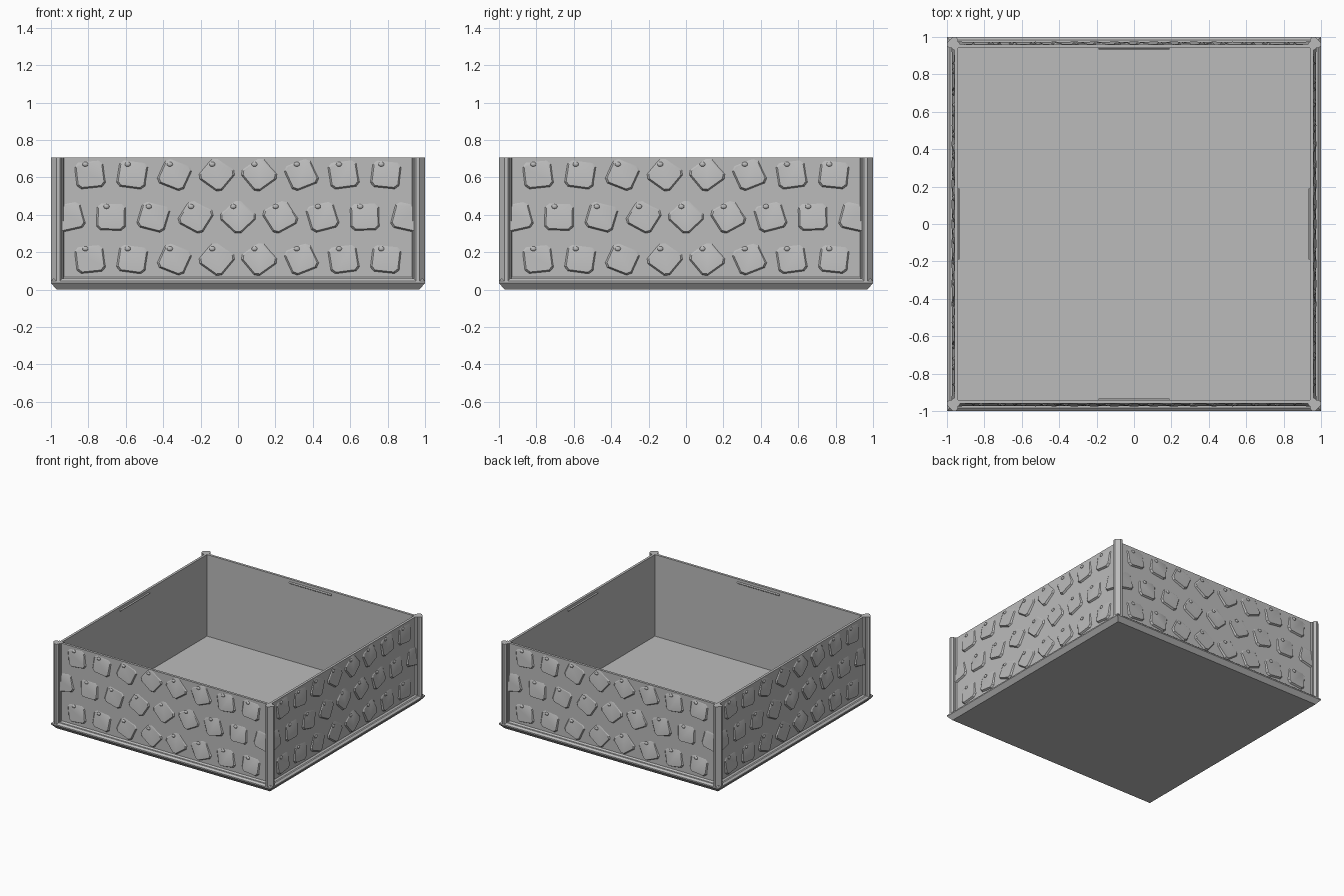
import bpy, bmesh
from math import radians, sin, cos, pi
from mathutils import Matrix, Vector

if "Cube" in bpy.data.objects:
    bpy.data.objects.remove(bpy.data.objects["Cube"])

TOP = 0.705      # rim height
WALL = 0.96      # outer wall face
INNER = 0.94     # inner wall face
FLOOR = 0.035

grey = bpy.data.materials.new("stone grey")
grey.use_nodes = True
grey.diffuse_color = (0.5, 0.5, 0.5, 1)
grey.node_tree.nodes["Principled BSDF"].inputs["Base Color"].default_value = (0.5, 0.5, 0.5, 1)


def finish(bm, name, fix=True):
    if fix:
        bmesh.ops.recalc_face_normals(bm, faces=bm.faces)
    mesh = bpy.data.meshes.new(name)
    bm.to_mesh(mesh)
    bm.free()
    mesh.materials.append(grey)
    obj = bpy.data.objects.new(name, mesh)
    bpy.context.collection.objects.link(obj)
    return obj


def loft(bm, loops, close_start=True, close_end=True):
    """Join equal-length point loops with quads."""
    rings = [[bm.verts.new(p) for p in loop] for loop in loops]
    n = len(rings[0])
    for a, b in zip(rings, rings[1:]):
        for i in range(n):
            j = (i + 1) % n
            bm.faces.new((a[i], a[j], b[j], b[i]))
    if close_start:
        bm.faces.new(rings[0][::-1])
    if close_end:
        bm.faces.new(rings[-1])


def square(r, z):
    return [(-r, -r, z), (r, -r, z), (r, r, z), (-r, r, z)]


def four_sides(obj, name):
    """Repeat a front part on the other three sides."""
    sides = ("front", "left", "back", "right")
    obj.name = sides[0] + "_" + name
    for k in range(1, 4):
        copy = bpy.data.objects.new(sides[k] + "_" + name, obj.data)
        copy.rotation_euler.z = k * pi / 2
        bpy.context.collection.objects.link(copy)


# Open box with bevelled base moulding
bm = bmesh.new()
loft(bm, [square(r, z) for r, z in (
    (0.97, 0), (1, 0.035), (1, 0.045), (0.985, 0.058), (0.972, 0.058),
    (WALL, 0.068), (WALL, TOP), (INNER, TOP), (INNER, FLOOR))])
finish(bm, "tray_body")

# Corner posts with a chamfered outer corner
outline = [(0.94, 0.94), (0.985, 0.94), (1, 0.953), (1, 0.97),
           (0.97, 1), (0.953, 1), (0.94, 0.985)]
bm = bmesh.new()
loft(bm, [[(x, -y, z) for x, y in outline] for z in (0.035, TOP)])
four_sides(finish(bm, "corner_post"), "corner_post")

# Thin trim line beside each post
bm = bmesh.new()
for s in (-1, 1):
    loft(bm, [[(s * x, -y, z) for x, y in ((0.93, WALL), (0.935, 0.972), (0.942, 0.972), (0.942, WALL))]
              for z in (0.06, TOP)])
four_sides(finish(bm, "panel_trim"), "panel_trim")


# Raised scales: sharp lower edges, upper corner fading into the wall
def scale(bm, cx, cz):
    turn = radians(-45 - 65 * cx)

    def ring(half, raised):
        pts = []
        for i in range(4):
            for d in (-0.16, 0.16):
                a = turn + pi / 4 + i * pi / 2 + d
                u, v = half * cos(a) * 1.08, half * sin(a)
                h = 0.0085 - 0.085 * v if raised else -0.002
                pts.append(Vector((cx + u, -WALL - h, min(cz + v, TOP))))
        return pts

    loft(bm, [ring(0.09, False), ring(0.079, True)])


def knob(bm, cx, cz):
    place = Matrix.Translation((cx - 0.025, -WALL - 0.004, cz + 0.055))
    bmesh.ops.create_icosphere(bm, subdivisions=2, radius=0.016,
                               matrix=place @ Matrix.Diagonal((1, 0.55, 0.8, 1)))


bm = bmesh.new()
PITCH = 0.226
for row in range(3):
    middle = row == 1
    z = 0.163 + row * PITCH
    for k in range(9 if middle else 8):
        x = (k - (4 if middle else 3.5)) * PITCH
        scale(bm, x, z)
        if abs(x) < 0.85:
            knob(bm, x, z)
relief = finish(bm, "relief")
bpy.context.view_layer.objects.active = relief
relief.select_set(True)
bpy.ops.object.shade_smooth_by_angle(angle=radians(25))
relief.select_set(False)
four_sides(relief, "scale_relief")

# Small catch ridge inside each wall
bm = bmesh.new()
loft(bm, [[(x, -INNER - 0.002, 0.685), (x, -INNER + 0.008, 0.677),
           (x, -INNER + 0.008, 0.673), (x, -INNER - 0.002, 0.665)] for x in (-0.19, 0.19)])
four_sides(finish(bm, "catch_ridge"), "catch_ridge")
